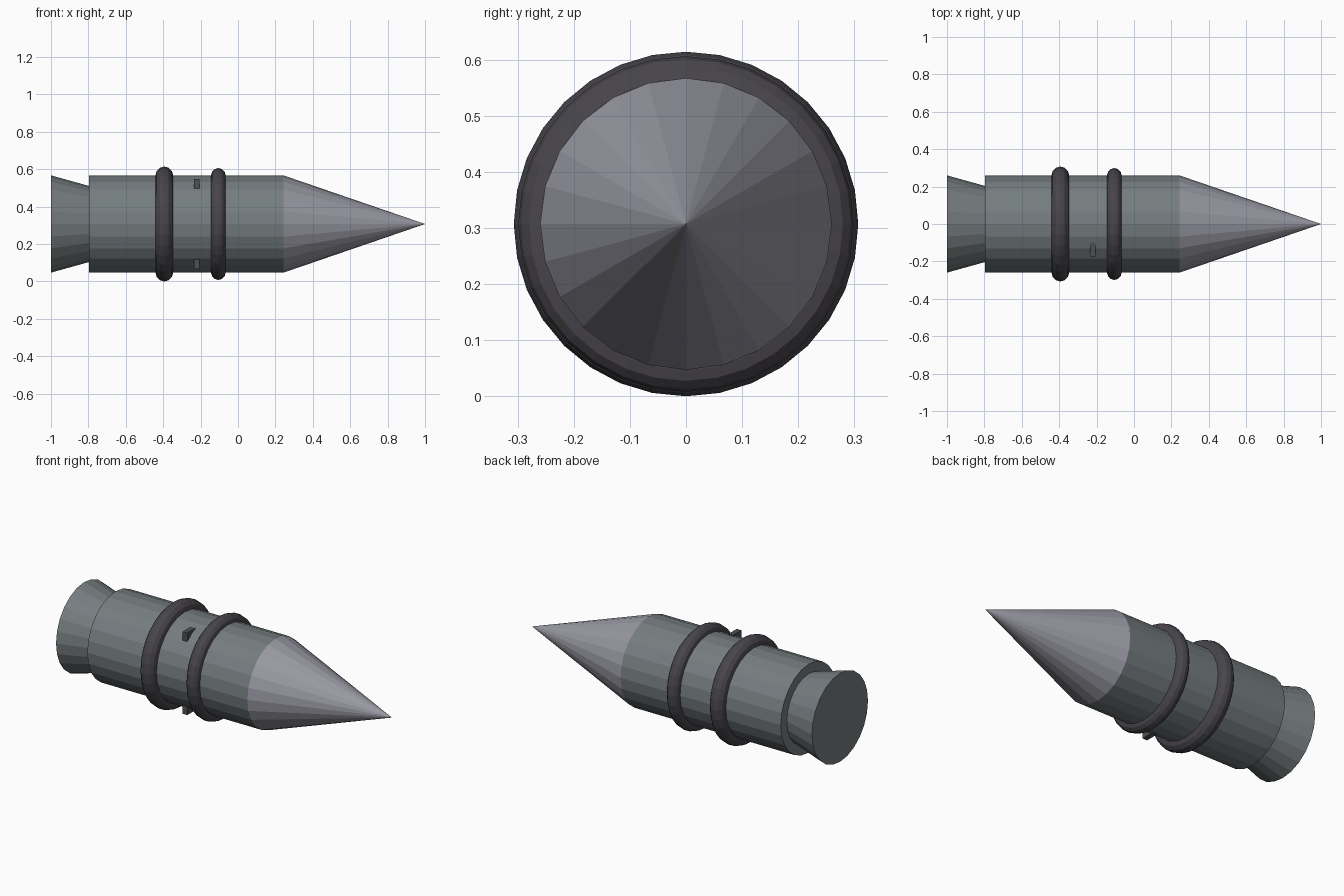
import bpy
import math

if "Cube" in bpy.data.objects:
    bpy.data.objects.remove(bpy.data.objects["Cube"])

AXIS_Z = 0.307
ALONG_X = (0, math.pi / 2, 0)


def material(name, rgb):
    m = bpy.data.materials.new(name)
    m.diffuse_color = (*rgb, 1)
    m.use_nodes = True
    m.node_tree.nodes["Principled BSDF"].inputs["Base Color"].default_value = m.diffuse_color
    return m


body_grey = material("body grey", (0.18, 0.205, 0.215))
nose_grey = material("nose light grey", (0.32, 0.32, 0.37))
ring_dark = material("ring charcoal", (0.065, 0.06, 0.07))
lug_dark = material("lug dark grey", (0.075, 0.08, 0.085))


def finish(name, mat):
    ob = bpy.context.object
    ob.name = name
    ob.data.materials.append(mat)
    return ob


def tapered(name, x0, x1, r0, r1, mat):
    """24-sided section lying along x, from x0 to x1."""
    bpy.ops.mesh.primitive_cone_add(
        vertices=24, radius1=r0, radius2=r1, depth=x1 - x0,
        location=((x0 + x1) / 2, 0, AXIS_Z), rotation=ALONG_X)
    return finish(name, mat)


# Hull sections
tapered("nozzle", -1.0, -0.795, 0.26, 0.203, body_grey)
tapered("body", -0.797, 0.243, 0.26, 0.26, body_grey)
tapered("nose_cone", 0.243, 1.0, 0.26, 0.0, nose_grey)

# Rings around the body
for name, x, minor in (("rear_ring", -0.394, 0.047), ("front_ring", -0.105, 0.039)):
    bpy.ops.mesh.primitive_torus_add(
        major_segments=32, minor_segments=12, major_radius=0.26, minor_radius=minor,
        location=(x, 0, AXIS_Z), rotation=ALONG_X)
    finish(name, ring_dark)

# Square lugs on the front side, above and below the axis
for name, side in (("upper_lug", 1), ("lower_lug", -1)):
    bpy.ops.mesh.primitive_cube_add(size=1, location=(-0.221, -0.138, AXIS_Z + side * 0.205))
    lug = finish(name, lug_dark)
    lug.scale = (0.03, 0.076, 0.072)
